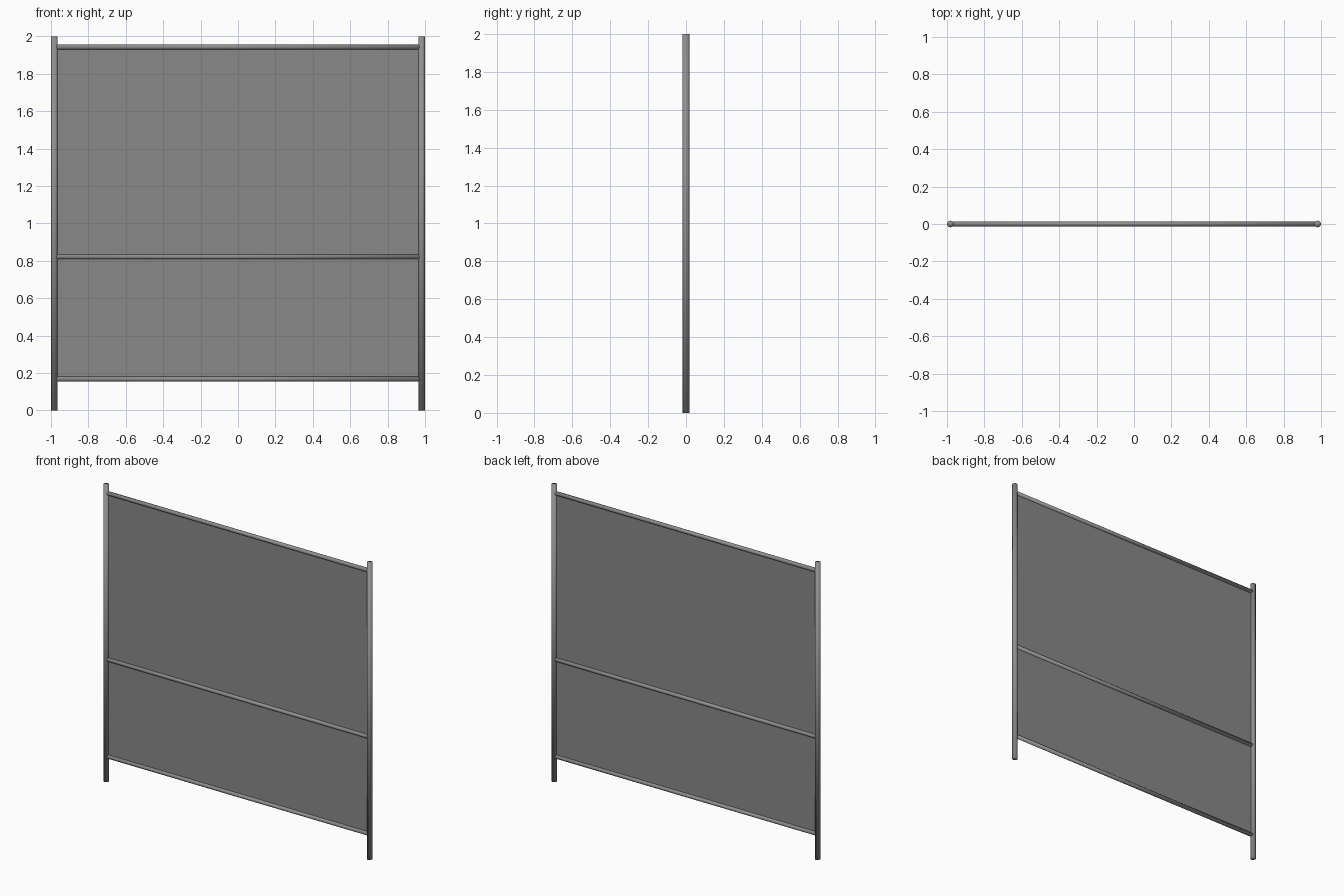
import bpy
from math import pi

if "Cube" in bpy.data.objects:
    bpy.data.objects.remove(bpy.data.objects["Cube"], do_unlink=True)


def make_material(name, grey, alpha=1.0):
    mat = bpy.data.materials.new(name)
    mat.use_nodes = True
    colour = (grey, grey, grey, alpha)
    mat.diffuse_color = colour
    shader = mat.node_tree.nodes["Principled BSDF"]
    shader.inputs["Base Color"].default_value = colour
    shader.inputs["Alpha"].default_value = alpha
    shader.inputs["Roughness"].default_value = 0.6
    return mat


steel = make_material("steel grey", 0.28)
mesh_grey = make_material("see-through mesh grey", 0.25, 0.8)


def tube(name, radius, length, location, rotation=(0, 0, 0)):
    bpy.ops.mesh.primitive_cylinder_add(
        vertices=12, radius=radius, depth=length,
        location=location, rotation=rotation)
    obj = bpy.context.object
    obj.name = name
    obj.data.materials.append(steel)
    bpy.ops.object.shade_smooth()
    return obj


# Upright posts
POST_RADIUS = 0.018
POST_X = 1 - POST_RADIUS
for side, sign in (("left", 1), ("right", -1)):
    tube(side + "_post", POST_RADIUS, 2, (sign * POST_X, 0, 1))

# Horizontal rails between the posts
RAILS = {"bottom_rail": 0.168, "middle_rail": 0.822, "top_rail": 1.943}
for name, height in RAILS.items():
    tube(name, 0.013, 2 * POST_X, (0, 0, height), (0, pi / 2, 0))

# Thin mesh panel filling the frame
low, high = RAILS["bottom_rail"], RAILS["top_rail"]
bpy.ops.mesh.primitive_plane_add(
    size=1, location=(0, 0, (low + high) / 2), rotation=(pi / 2, 0, 0))
panel = bpy.context.object
panel.name = "mesh_panel"
panel.scale = (2 * POST_X, high - low, 1)
panel.data.materials.append(mesh_grey)
